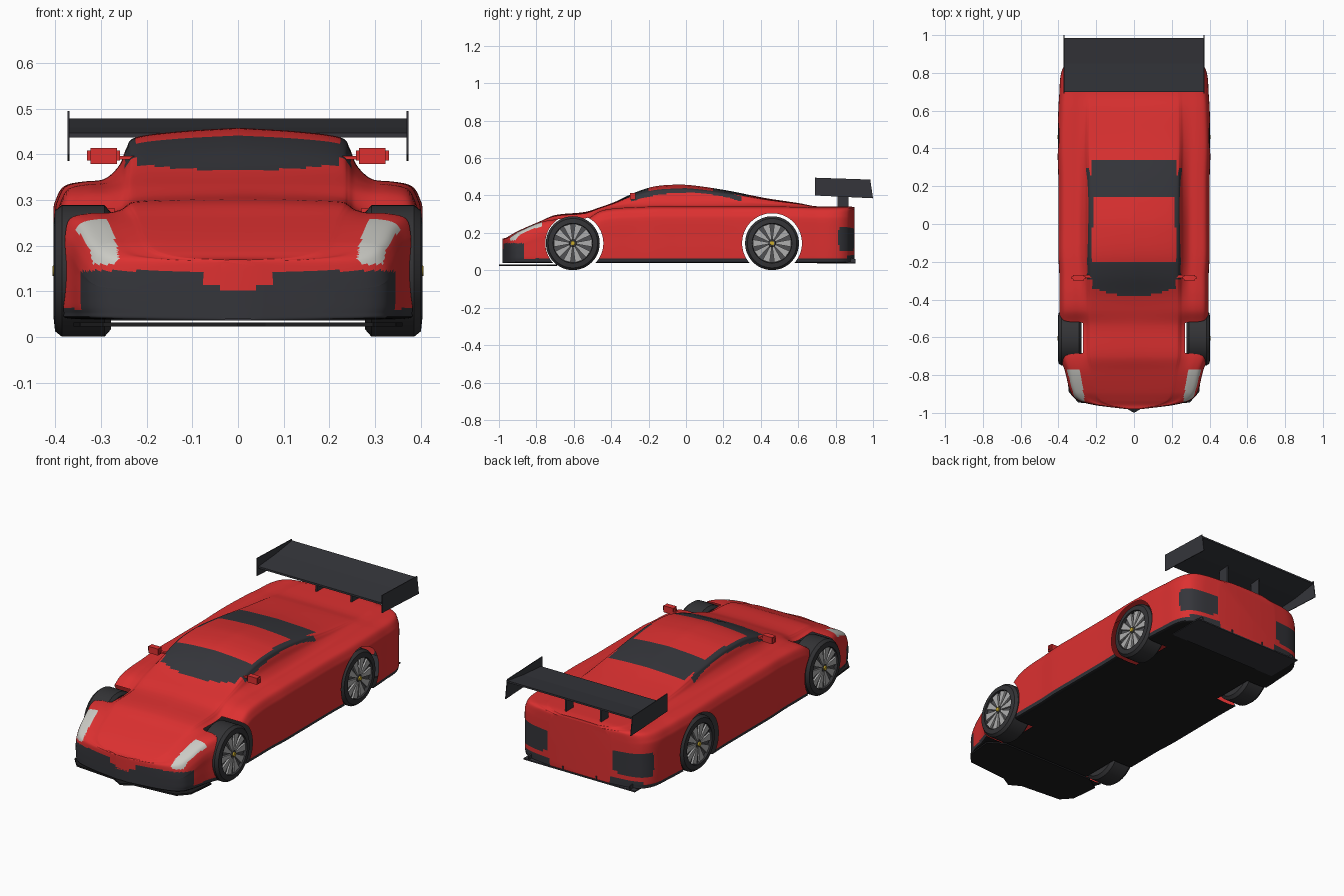
import bpy
import bmesh
from math import sin, cos, pi, hypot

cube = bpy.data.objects.get("Cube")
if cube:
    bpy.data.objects.remove(cube, do_unlink=True)


def material(name, r, g, b):
    mat = bpy.data.materials.new(name)
    mat.use_nodes = True
    mat.diffuse_color = (r, g, b, 1)
    mat.node_tree.nodes["Principled BSDF"].inputs["Base Color"].default_value = (r, g, b, 1)
    return mat


RED = material("red_paint", .72, .03, .03)
DARK = material("dark_trim", .035, .036, .043)
BLACK = material("underside_black", .012, .012, .013)
LAMP = material("lamp_white", .6, .6, .56)
TYRE = material("tyre_rubber", .033, .033, .036)
SILVER = material("rim_silver", .42, .42, .42)
GREY = material("rim_grey", .08, .08, .085)
YELLOW = material("hub_yellow", .6, .42, .03)


def finish(bm, name, *mats, smooth=False):
    """Turn a bmesh into a named object."""
    bmesh.ops.recalc_face_normals(bm, faces=bm.faces)
    mesh = bpy.data.meshes.new(name)
    bm.to_mesh(mesh)
    bm.free()
    for mat in mats:
        mesh.materials.append(mat)
    obj = bpy.data.objects.new(name, mesh)
    bpy.context.collection.objects.link(obj)
    if smooth:
        shade(obj)
    return obj


def shade(obj):
    bpy.ops.object.select_all(action='DESELECT')
    obj.select_set(True)
    bpy.context.view_layer.objects.active = obj
    bpy.ops.object.shade_smooth_by_angle(angle=pi / 5)


def add_prism(bm, points, axis, lo, hi):
    """Extrude a flat outline along one axis."""
    def place(a, b, d):
        return {"x": (d, a, b), "y": (a, d, b), "z": (a, b, d)}[axis]
    rings = [[bm.verts.new(place(a, b, d)) for a, b in points] for d in (lo, hi)]
    add_tube(bm, rings)


def add_tube(bm, rings):
    """Skin closed rings and cap both ends."""
    n = len(rings[0])
    for one, two in zip(rings, rings[1:]):
        for i in range(n):
            j = (i + 1) % n
            bm.faces.new((one[i], one[j], two[j], two[i]))
    bm.faces.new(rings[0])
    bm.faces.new(rings[-1])


def prism(name, points, axis, lo, hi, mat):
    bm = bmesh.new()
    add_prism(bm, points, axis, lo, hi)
    return finish(bm, name, mat)


def rect(a, b, c, d):
    return [(a, c), (b, c), (b, d), (a, d)]


def lathe(name, profile, centre, side, mat, steps=48):
    """Spin (x, radius) pairs around a wheel axle."""
    bm = bmesh.new()
    rings = [[bm.verts.new((side * x, centre + r * cos(2 * pi * k / steps),
                            AXLE + r * sin(2 * pi * k / steps)))
              for k in range(steps)] for x, r in profile]
    add_tube(bm, rings)
    return finish(bm, name, mat, smooth=True)


def spline(keys, count, uniform=False):
    """Sample a smooth curve through key tuples."""
    out = []
    for i in range(len(keys) - 1):
        p, q = keys[i], keys[i + 1]
        before, after = keys[max(i - 1, 0)], keys[min(i + 2, len(keys) - 1)]
        span = 1 if uniform else q[0] - p[0]
        left = (1 if i == 0 else 2) if uniform else q[0] - before[0]
        right = (1 if after is q else 2) if uniform else after[0] - p[0]
        for k in range(count):
            t = k / count
            u = 1 - t
            out.append([a * u * u * (1 + 2 * t) + b * t * t * (1 + 2 * u)
                        + t * u * span * (u * (b - z) / left - t * (e - a) / right)
                        for a, b, z, e in zip(p, q, before, after)])
    out.append(list(keys[-1]))
    return out


# Body shell: stations of (y, half width, shoulder height, centre height)
AXLE, FLOOR = .145, .04
STATIONS = [
    (-.98, .04, .165, .17), (-.96, .2, .17, .175), (-.935, .295, .18, .19),
    (-.89, .335, .208, .214), (-.78, .365, .255, .262), (-.7, .39, .27, .295),
    (-.54, .395, .27, .312), (-.46, .395, .315, .337), (-.38, .395, .33, .366),
    (-.27, .395, .336, .417), (-.165, .4, .34, .449), (-.03, .4, .34, .458),
    (.07, .4, .34, .45), (.235, .4, .34, .424), (.42, .405, .34, .387),
    (.61, .4, .338, .358), (.69, .395, .335, .343), (.8, .385, .335, .342),
    (.86, .35, .335, .342), (.885, .29, .33, .34), (.9, .18, .325, .338)]


def section(w, s, t):
    h, b = t - s, FLOOR
    half = [(0, b), (.5, b), (.93, b), (.99, b + .015), (1, b + .05),
            (1, (b + s) / 2), (1, s - .07), (.985, s - .04), (.94, s - .01),
            (.84, s), (.73, s + .05 * h), (.65, s + .3 * h), (.61, s + .62 * h),
            (.56, s + .82 * h), (.33, s + .93 * h), (0, t)]
    half = [(x * w, z) for x, z in spline(half, 6, uniform=True)]
    return half + [(-x, z) for x, z in half[-2:0:-1]]


bm = bmesh.new()
add_tube(bm, [[bm.verts.new((x, y, z)) for x, z in section(w, s, t)]
              for y, w, s, t in spline(STATIONS, 9)])
body = finish(bm, "body", RED, DARK, BLACK, LAMP)

# Wheel arch openings
ARCHES = [(-.597, .155), (.46, .16)]
INNER = .27
bm = bmesh.new()
for y, r in ARCHES:
    circle = [(y + r * cos(k * pi / 36), AXLE + r * sin(k * pi / 36)) for k in range(72)]
    for side in (1, -1):
        add_prism(bm, circle, "x", side * INNER, side * .6)
cutter = finish(bm, "arch_cutter")
cutter.hide_render = True
cut = body.modifiers.new("arches", 'BOOLEAN')
cut.operation, cut.solver, cut.object = 'DIFFERENCE', 'EXACT', cutter
bpy.context.view_layer.objects.active = body
bpy.ops.object.modifier_apply(modifier=cut.name)
bpy.data.objects.remove(cutter, do_unlink=True)


def lines_an_arch(face):
    points = [v.co for v in face.verts]
    if all(abs(abs(p.x) - INNER) < 1e-4 for p in points):
        return True
    return abs(face.normal.x) < .02 and any(
        all(abs(hypot(p.y - y, p.z - AXLE) - r) < .002 for p in points) for y, r in ARCHES)


def paint(c, n):
    """Body colour index: 0 paint, 1 trim and glass, 2 underside, 3 lamps."""
    x, y, z = abs(c.x), c.y, c.z
    if n.z < -.7 and z < .06:
        return 2
    if z < .062 or (y > .86 and z < .085):                          # sills
        return 1
    if y < -.87 and x < .35 and z < (.115 if x < .08 else .145):    # grille
        return 1
    u = (-.77 - y) / .17
    if 0 < u < 1 and .285 - .025 * u < x < .355 - .045 * u and z > .16 and n.z > .15:
        return 3
    if y > .81 and .19 < x < .38 and .11 < z < .228:                # tail panels
        return 1
    if x < .222 and n.z > .3:                                       # screens
        if -.38 + .9 * x * x < y < -.2 or .145 < y < .345:
            return 1
    if x > .215 and -.29 < y < .29:                                 # side glass
        if .415 - .55 * y * y < z < .438 - .45 * (y + .02) ** 2:
            return 1
    return 0


bm = bmesh.new()
bm.from_mesh(body.data)
bm.normal_update()
bmesh.ops.delete(bm, geom=[f for f in bm.faces if lines_an_arch(f)], context='FACES')
for f in bm.faces:
    f.material_index = paint(f.calc_center_median(), f.normal)
bm.to_mesh(body.data)
bm.free()
shade(body)

# Wheels with ten-spoke rims
for end, y in (("front", -.605), ("rear", .46)):
    for label, side in (("left", 1), ("right", -1)):
        tag = f"{end}_{label}_"
        lathe(tag + "tyre", [(.278, .1), (.278, .128), (.292, .144), (.385, .144),
                             (.4, .132), (.403, .106), (.385, .104)], y, side, TYRE)
        lathe(tag + "rim", [(.3, .104), (.386, .104)], y, side, GREY)
        lathe(tag + "hub", [(.38, .022), (.399, .018)], y, side, GREY, 20)
        lathe(tag + "hub_cap", [(.39, .013), (.406, .011)], y, side, YELLOW, 12)
        bm = bmesh.new()
        for k in range(10):
            a = k * pi / 5
            wedge = [(.02, -.005), (.102, -.02), (.102, .02), (.02, .005)]
            add_prism(bm, [(y + p * cos(a) - q * sin(a), AXLE + p * sin(a) + q * cos(a))
                           for p, q in wedge], "x", side * .384, side * .396)
        finish(bm, tag + "spokes", SILVER)

# Rear wing
prism("wing_plane", [(.7, .437), (.85, .447), (.985, .469), (.985, .478),
                     (.85, .459), (.7, .447)], "x", -.37, .37, DARK)
for label, side in (("left", 1), ("right", -1)):
    prism("wing_endplate_" + label, [(.69, .4), (1, .385), (.985, .485), (.69, .495)],
          "x", side * .369, side * .373, DARK)
    prism("wing_support_" + label, rect(.81, .87, .32, .452),
          "x", side * .1, side * .108, DARK)

    # Door mirrors
    prism("mirror_" + label, rect(side * .265, side * .322, .379, .414),
          "y", -.3, -.27, RED)
    prism("mirror_rim_" + label, rect(side * .258, side * .33, .386, .408),
          "y", -.292, -.278, RED)
    prism("mirror_stalk_" + label, rect(side * .22, side * .27, .388, .396),
          "y", -.285, -.27, RED)

# Front splitter
edge = [(.28, -.69), (.36, -.74), (.345, -.89), (.295, -.945), (.06, -.965)]
prism("front_splitter", edge + [(0, -1)] + [(-x, y) for x, y in reversed(edge)],
      "z", .023, .032, BLACK)

# Rear diffuser with fins
prism("diffuser", rect(-.33, .33, .7, .905), "z", .036, .043, DARK)
for k, x in enumerate((-.3, -.1, .1, .3)):
    prism(f"diffuser_fin_{k + 1}", [(.8, .043), (.905, .043), (.905, .06), (.8, .085)],
          "x", x - .003, x + .003, DARK)
